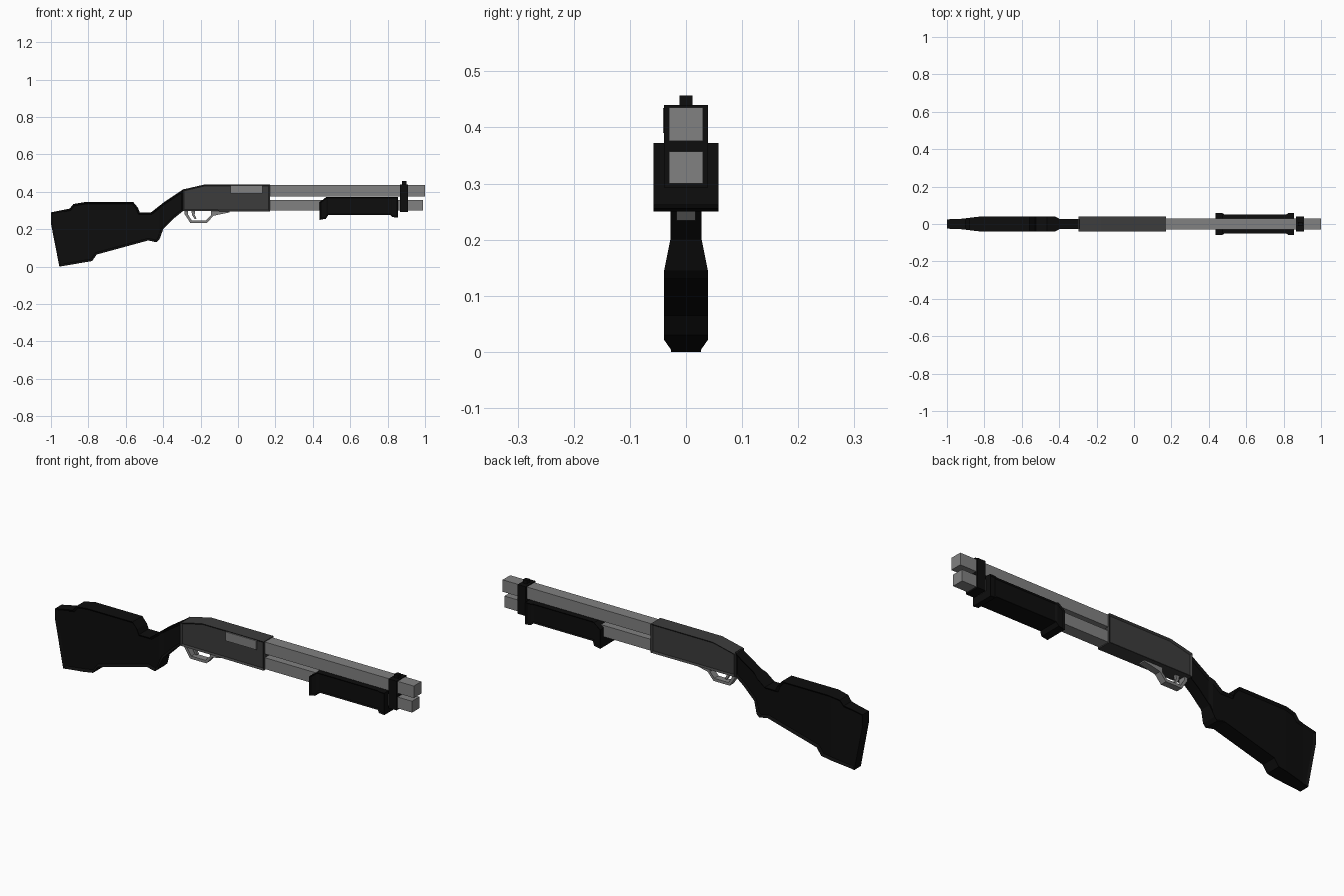
import bpy, bmesh
from mathutils import Vector

if "Cube" in bpy.data.objects:
    bpy.data.objects.remove(bpy.data.objects["Cube"])


def material(name, v):
    m = bpy.data.materials.new(name)
    m.diffuse_color = (v, v, v, 1)
    m.use_nodes = True
    m.node_tree.nodes["Principled BSDF"].inputs["Base Color"].default_value = m.diffuse_color
    return m


BLACK = material("black_polymer", 0.004)
DARK = material("dark_steel", 0.045)
STEEL = material("bare_steel", 0.22)


def interp(table, x):
    for (x0, w0), (x1, w1) in zip(table, table[1:]):
        if x <= x1:
            t = max(0.0, (x - x0) / (x1 - x0))
            return w0 + (w1 - w0) * t
    return table[-1][1]


def plate(name, profile, half, mat, chamfer=0.0, widths=None):
    """Side profile (x, z) extruded to +-half in y, with optional chamfered
    rims and a half-width that varies along x."""
    bm = bmesh.new()
    face = bm.faces.new([bm.verts.new((x, -half, z)) for x, z in profile])
    ext = bmesh.ops.extrude_face_region(bm, geom=[face], use_keep_orig=True)
    for v in ext["geom"]:
        if isinstance(v, bmesh.types.BMVert):
            v.co.y = half
    bmesh.ops.recalc_face_normals(bm, faces=bm.faces[:])
    if chamfer:
        caps = [f for f in bm.faces if abs(f.normal.y) > 0.9]
        rim = {v for f in caps for v in f.verts}
        bmesh.ops.inset_region(bm, faces=caps, thickness=chamfer,
                               use_even_offset=True)
        for v in rim:
            v.co.y *= (half - chamfer) / half
    if widths:
        for x, _ in widths[1:-1]:
            bmesh.ops.bisect_plane(bm, geom=bm.verts[:] + bm.edges[:] + bm.faces[:],
                                   plane_co=Vector((x, 0, 0)),
                                   plane_no=Vector((1, 0, 0)), dist=1e-5)
        for v in bm.verts:
            v.co.y *= interp(widths, v.co.x) / half
    bmesh.ops.triangulate(bm, faces=[f for f in bm.faces if len(f.verts) > 4])
    me = bpy.data.meshes.new(name)
    bm.to_mesh(me)
    bm.free()
    me.materials.append(mat)
    ob = bpy.data.objects.new(name, me)
    bpy.context.collection.objects.link(ob)
    return ob


def box(name, x0, x1, z0, z1, half, mat, y=0.0):
    ob = plate(name, [(x0, z0), (x1, z0), (x1, z1), (x0, z1)], half, mat)
    ob.location.y = y
    return ob


# Stock: butt, cheek rest and grip in one piece
plate("stock", [(-1, .29), (-1, .23), (-.955, 0), (-.78, .03), (-.755, .065),
                (-.48, .14), (-.435, .13), (-.42, .145), (-.40, .20),
                (-.34, .26), (-.29, .30), (-.29, .415), (-.395, .345),
                (-.465, .29), (-.525, .29), (-.535, .315), (-.56, .345),
                (-.82, .345), (-.88, .335), (-.90, .31)],
      .039, BLACK, .011,
      [(-1, .025), (-.93, .027), (-.83, .039), (-.42, .039),
       (-.40, .028), (-.29, .028)])

# Receiver with ejection port on the front side
plate("receiver", [(-.296, .297), (.17, .295), (.17, .44), (-.175, .44),
                   (-.296, .412)], .039, DARK, .008)
box("ejection_port", -.04, .13, .39, .435, .003, STEEL, -.038)

# Square barrel and magazine tube
box("barrel", .16, 1.0, .376, .436, .03, STEEL)
box("magazine_tube", .16, .99, .30, .357, .03, STEEL)

# Pump handle with flared ends
plate("pump_handle", [(.437, .25), (.47, .256), (.482, .275), (.815, .275),
                      (.825, .265), (.855, .262), (.855, .372), (.472, .372),
                      (.437, .345)], .058, BLACK, .006,
      [(.437, .058), (.472, .058), (.482, .052), (.815, .052),
       (.825, .058), (.855, .058)])

# Barrel clamp and front sight
box("barrel_clamp", .865, .91, .293, .44, .039, BLACK)
box("front_sight", .878, .90, .43, .457, .012, BLACK)

# Trigger guard loop and trigger
plate("trigger_guard", [(-.285, .30), (-.285, .28), (-.255, .234), (-.165, .234),
                        (-.132, .272), (-.045, .29), (-.045, .30), (-.145, .30),
                        (-.145, .275), (-.17, .248), (-.248, .248),
                        (-.268, .28), (-.268, .30)], .017, STEEL)
plate("trigger", [(-.25, .30), (-.245, .275), (-.23, .253), (-.222, .257),
                  (-.232, .278), (-.228, .30)], .007, STEEL)
